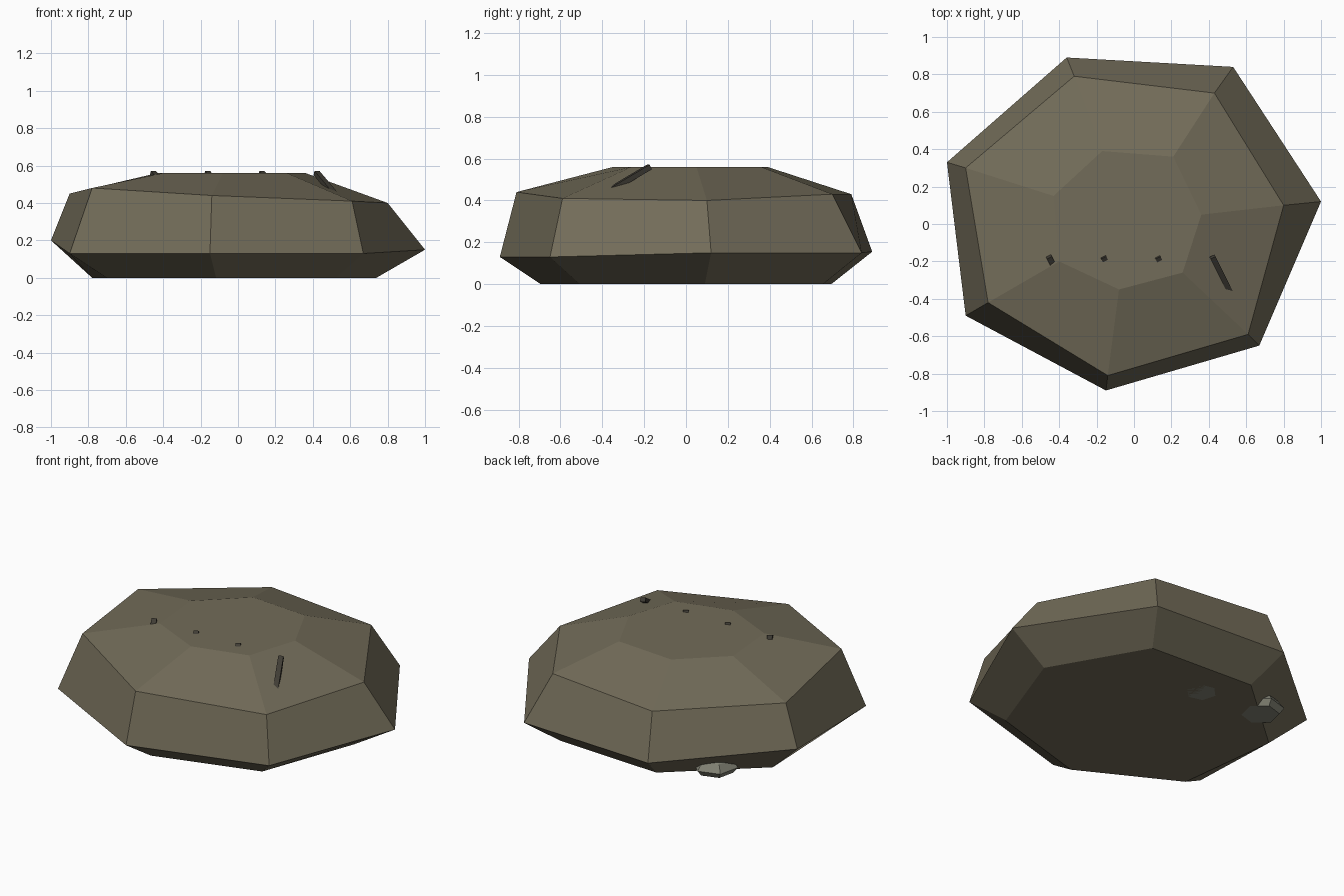
import bpy, bmesh, math
from mathutils import Vector, Matrix

if "Cube" in bpy.data.objects:
    bpy.data.objects.remove(bpy.data.objects["Cube"])


def material(name, rgb):
    m = bpy.data.materials.new(name)
    m.diffuse_color = (*rgb, 1)
    m.use_nodes = True
    m.node_tree.nodes["Principled BSDF"].inputs["Base Color"].default_value = m.diffuse_color
    return m


rock_mat = material("rock_brown", (0.17, 0.15, 0.10))
pebble_mat = material("pebble_grey", (0.23, 0.23, 0.18))
crack_mat = material("crack_dark", (0.05, 0.045, 0.035))


def finish(bm, name, mat):
    bmesh.ops.recalc_face_normals(bm, faces=bm.faces)
    me = bpy.data.meshes.new(name)
    bm.to_mesh(me)
    bm.free()
    me.materials.append(mat)
    ob = bpy.data.objects.new(name, me)
    bpy.context.collection.objects.link(ob)
    return ob


def loft(name, rings, mat):
    """Bridge rings of equal length and cap both ends, flat faced."""
    bm = bmesh.new()
    vs = [[bm.verts.new(p) for p in ring] for ring in rings]
    n = len(rings[0])
    for a, b in zip(vs, vs[1:]):
        for i in range(n):
            j = (i + 1) % n
            bm.faces.new((a[i], a[j], b[j], b[i]))
    bm.faces.new(vs[0][::-1])
    bm.faces.new(vs[-1])
    return finish(bm, name, mat)


# Main boulder: seven-sided, four levels
belly = [(-1.0, .33, .20), (-.90, -.49, .13), (-.15, -.89, .13), (.67, -.65, .13),
         (1.0, .12, .15), (.53, .84, .15), (-.36, .89, .155)]
rim = [(-.90, .30, .45), (-.78, -.42, .48), (-.14, -.81, .44), (.61, -.59, .41),
       (.80, .10, .40), (.43, .70, .43), (-.32, .79, .43)]
crown = [(-.43, .15, .56), (-.40, -.20, .56), (-.08, -.35, .56), (.26, -.26, .56),
         (.36, .05, .56), (.21, .36, .56), (-.17, .39, .56)]
foot = [(x * .78, y * .78, 0) for x, y, z in belly]
foot[4] = (.74, .09, 0)
loft("boulder", [foot, belly, rim, crown], rock_mat)


# Small pebbles tucked under the back edge
def pebble(name, x, y, r, h, turn):
    rings = []
    for k, z in ((.8, 0), (1, .35), (.75, .8), (.35, 1)):
        rings.append([(x + r * k * math.cos(turn + i * math.tau / 6),
                       y + r * k * math.sin(turn + i * math.tau / 6), z * h)
                      for i in range(6)])
    loft(name, rings, pebble_mat)


pebble("pebble_edge", -.535, .475, .135, .10, .3)
pebble("pebble_inner", -.12, .45, .11, .08, .8)

# Four dark sloping cracks, mostly sunk into the top
direction = Vector((.08, -.16, -.095)).normalized()
rot = direction.to_track_quat('Y', 'Z').to_matrix().to_4x4()
for i, x in enumerate((-.455, -.165, .125, .42)):
    bm = bmesh.new()
    bmesh.ops.create_cube(bm, size=1)
    bmesh.ops.scale(bm, vec=(.03, .28, .025), verts=bm.verts)
    centre = Vector((x, -.175, .560)) + direction * .14
    bmesh.ops.transform(bm, matrix=Matrix.Translation(centre) @ rot, verts=bm.verts)
    finish(bm, f"crack_{i + 1}", crack_mat)
